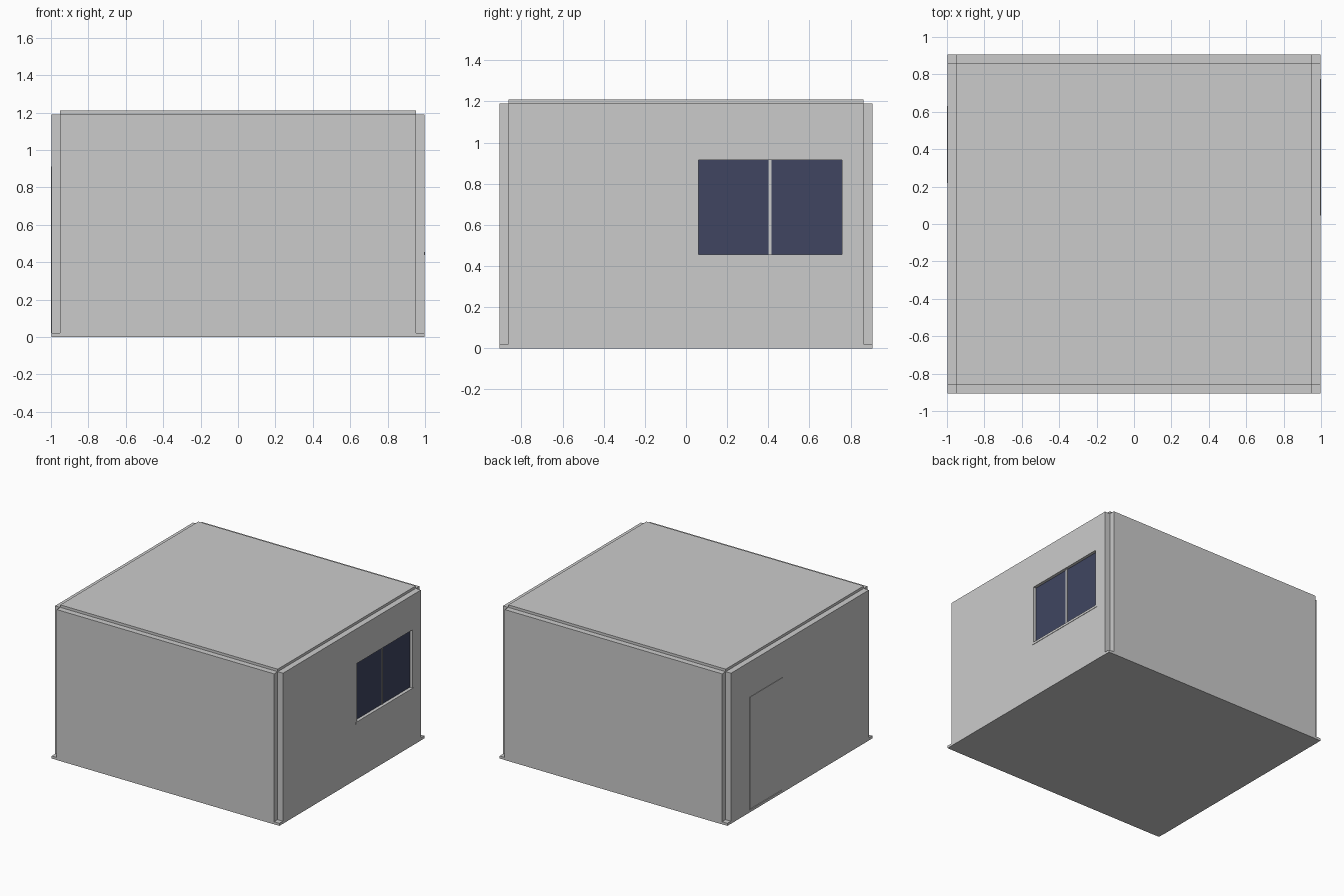
import bpy

if "Cube" in bpy.data.objects:
    bpy.data.objects.remove(bpy.data.objects["Cube"])

X, Y, T = 0.996, 0.907, 0.045      # outer half sizes, wall thickness
XI, YI = 0.951, 0.862              # inner half sizes
H = 1.19                           # wall height


def box(name, x0, x1, y0, y1, z0, z1, mat=None):
    bpy.ops.mesh.primitive_cube_add(
        size=1, location=((x0 + x1) / 2, (y0 + y1) / 2, (z0 + z1) / 2))
    ob = bpy.context.object
    ob.name = name
    ob.scale = (x1 - x0, y1 - y0, z1 - z0)
    bpy.ops.object.transform_apply(location=False, rotation=False, scale=True)
    if mat:
        ob.data.materials.append(mat)
    return ob


def cut(ob, *size):
    """Cut a box-shaped opening through a wall."""
    tool = box("opening_cutter", *size)
    tool.hide_render = True
    mod = ob.modifiers.new("opening", 'BOOLEAN')
    mod.operation = 'DIFFERENCE'
    mod.solver = 'EXACT'
    mod.object = tool
    bpy.context.view_layer.objects.active = ob
    bpy.ops.object.modifier_apply(modifier=mod.name)
    bpy.data.objects.remove(tool, do_unlink=True)


glass = bpy.data.materials.new("dark_glass")
glass.diffuse_color = (0.05, 0.06, 0.12, 1)
glass.use_nodes = True
glass.node_tree.nodes["Principled BSDF"].inputs["Base Color"].default_value = glass.diffuse_color

# Floor and roof slabs
box("floor", -X, X, -Y + 0.001, Y - 0.001, 0, 0.02)
box("roof", -XI, XI, -YI, YI, H, 1.21)

# Walls, leaving the four corners notched
box("front_wall", -XI, XI, -Y, -YI, 0, H)
box("back_wall", -XI, XI, YI, Y, 0, H)
right = box("right_wall", XI, X + 0.001, -YI, YI, 0, H)
left = box("left_wall", -X - 0.001, -XI, -YI, YI, 0, H)

# Window in the right wall: two recessed panes, mullion and sill
wy0, wy1, wz0, wz1, mid = 0.06, 0.757, 0.455, 0.915, 0.408
cut(right, 0.9, 1.1, wy0, wy1, wz0, wz1)
box("window_pane_a", 0.966, 0.974, wy0, mid - 0.007, wz0, wz1, glass)
box("window_pane_b", 0.966, 0.974, mid + 0.007, wy1, wz0, wz1, glass)
box("window_mullion", 0.96, 0.98, mid - 0.007, mid + 0.007, wz0, wz1)
box("window_sill", 0.955, 1.0, 0.045, 0.774, 0.437, wz0)

# Door in the left wall, with a thin frame
dy0, dy1, dz0, dz1, f = 0.22, 0.63, 0.02, 0.912, 0.012
cut(left, -1.1, -0.9, dy0 + f, dy1 - f, dz0, dz1 - f)
box("door", -0.996, -0.96, dy0 + f, dy1 - f, dz0 + 0.004, dz1 - f)
for name, y in (("door_frame_front", dy0), ("door_frame_back", dy1 - f)):
    box(name, -1.0, -0.955, y, y + f, dz0, dz1)
box("door_frame_top", -1.0, -0.955, dy0 + f, dy1 - f, dz1 - f, dz1)
